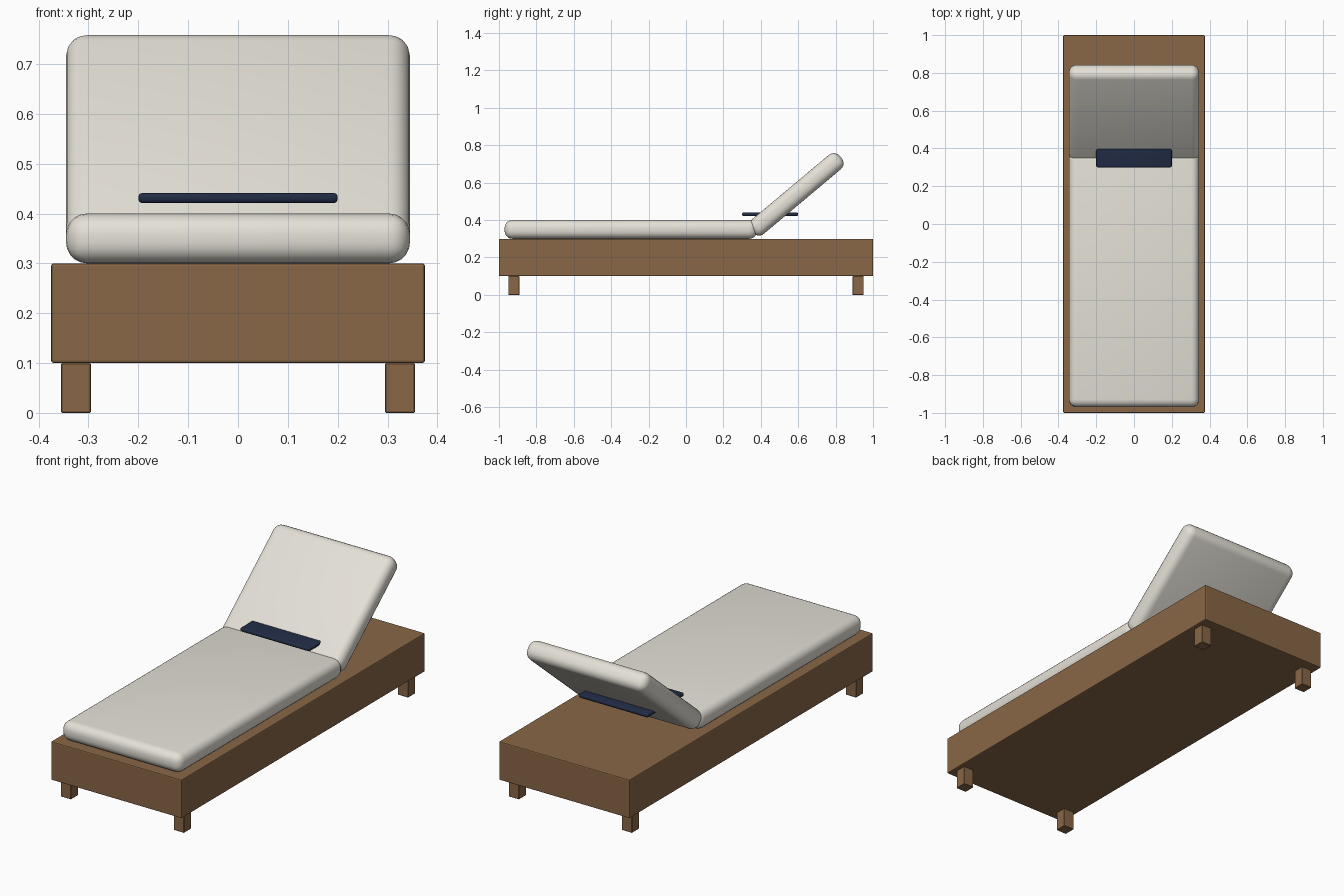
import bpy
from math import radians

cube = bpy.data.objects.get("Cube")
if cube:
    bpy.data.objects.remove(cube, do_unlink=True)


def material(name, rgb):
    mat = bpy.data.materials.new(name)
    mat.use_nodes = True
    mat.diffuse_color = (*rgb, 1)
    mat.node_tree.nodes["Principled BSDF"].inputs["Base Color"].default_value = (*rgb, 1)
    return mat


wood = material("brown wood", (0.25, 0.135, 0.062))
fabric = material("cream fabric", (0.78, 0.75, 0.68))
navy = material("navy", (0.015, 0.025, 0.06))


def rounded_box(name, center, size, radius, segments, mat, tilt=0, smooth=False):
    bpy.ops.mesh.primitive_cube_add(size=1)
    obj = bpy.context.object
    obj.name = obj.data.name = name
    obj.scale = size
    bpy.ops.object.transform_apply(location=False, rotation=False, scale=True)
    bevel = obj.modifiers.new("rounded edges", 'BEVEL')
    bevel.width = radius
    bevel.segments = segments
    bpy.ops.object.modifier_apply(modifier=bevel.name)
    obj.location = center
    obj.rotation_euler.x = radians(tilt)
    obj.data.materials.append(mat)
    if smooth:
        bpy.ops.object.shade_smooth_by_angle(angle=radians(40))
    return obj


# Wooden platform and its four short legs
rounded_box("platform", (0, 0, 0.2), (0.75, 2, 0.2), 0.005, 2, wood)
for side, x in (("right", -0.325), ("left", 0.325)):
    for end, y in (("front", -0.92), ("back", 0.92)):
        rounded_box(f"{end}_{side}_leg", (x, y, 0.05), (0.06, 0.06, 0.1), 0.002, 1, wood)

# Flat cushion and raised backrest cushion
rounded_box("seat_cushion", (0, -0.295, 0.35), (0.69, 1.35, 0.1), 0.042, 5, fabric, smooth=True)
rounded_box("backrest_cushion", (0, 0.59, 0.5375), (0.69, 0.62, 0.1), 0.042, 5, fabric,
            tilt=40, smooth=True)

# Folded towel passing through the foot of the backrest
rounded_box("towel", (0, 0.45, 0.431), (0.4, 0.3, 0.02), 0.008, 3, navy, smooth=True)
